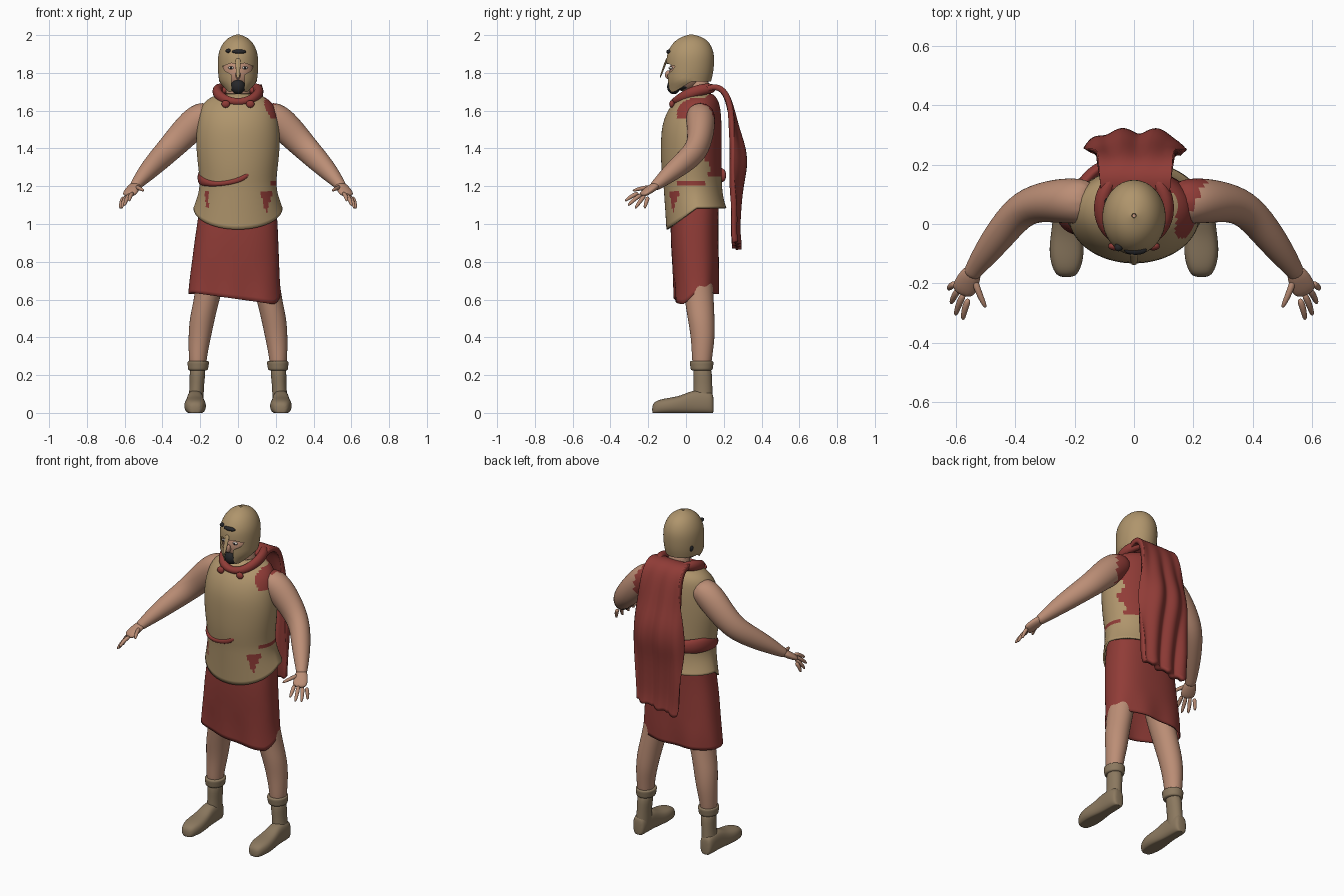
import bpy
import bmesh
from math import cos, sin, pi, copysign
from mathutils import Vector

default_cube = bpy.data.objects.get("Cube")
if default_cube:
    bpy.data.objects.remove(default_cube, do_unlink=True)


def material(name, red, green, blue):
    mat = bpy.data.materials.new(name)
    mat.use_nodes = True
    mat.diffuse_color = (red, green, blue, 1)
    shader = mat.node_tree.nodes["Principled BSDF"]
    shader.inputs["Base Color"].default_value = (red, green, blue, 1)
    shader.inputs["Roughness"].default_value = 0.8
    return mat


BRONZE = material("bronze", 0.43, 0.30, 0.15)
RED = material("red cloth", 0.28, 0.045, 0.038)
SKIN = material("skin", 0.50, 0.27, 0.18)
LEATHER = material("boot leather", 0.26, 0.19, 0.115)
DARK = material("dark hair", 0.02, 0.02, 0.022)
WHITE = material("eye white", 0.6, 0.55, 0.5)


def clamp(value):
    return max(0.0, min(1.0, value))


def finish(name, bm, mat, subdiv=0, mirror=False, thickness=0.0):
    bmesh.ops.recalc_face_normals(bm, faces=bm.faces)
    mesh = bpy.data.meshes.new(name)
    bm.to_mesh(mesh)
    bm.free()
    mesh.materials.append(mat)
    mesh.polygons.foreach_set("use_smooth", [True] * len(mesh.polygons))
    ob = bpy.data.objects.new(name, mesh)
    bpy.context.collection.objects.link(ob)
    if mirror:
        ob.modifiers.new("Mirror", "MIRROR").use_clip = False
    if subdiv:
        mod = ob.modifiers.new("Subdivision", "SUBSURF")
        mod.levels = mod.render_levels = subdiv
    if thickness:
        mod = ob.modifiers.new("Solidify", "SOLIDIFY")
        mod.thickness = thickness
    return ob


def bake(ob):
    """Replace the mesh with its modified result."""
    graph = bpy.context.evaluated_depsgraph_get()
    mesh = bpy.data.meshes.new_from_object(ob.evaluated_get(graph))
    ob.modifiers.clear()
    ob.data = mesh
    return mesh


def loft(name, rings, mat, n=12, axis=None, caps=True, p=1.0, subdiv=2, mirror=False, thickness=0.0):
    """Skin rings (x, y, z, a, b), flat on an axis or turned along their path."""
    bm = bmesh.new()
    centres = [Vector(r[:3]) for r in rings]
    loops = []
    for i, (centre, ring) in enumerate(zip(centres, rings)):
        tangent = centres[min(i + 1, len(rings) - 1)] - centres[max(i - 1, 0)]
        turn = tangent.to_track_quat("Z", "Y")
        loop = []
        for k in range(n):
            c, s = cos(2 * pi * k / n), sin(2 * pi * k / n)
            u = ring[3] * copysign(abs(c) ** p, c)
            v = ring[4] * copysign(abs(s) ** p, s)
            if axis == "Z":
                offset = Vector((u, v, 0))
            elif axis == "Y":
                offset = Vector((u, 0, v))
            else:
                offset = turn @ Vector((u, v, 0))
            loop.append(bm.verts.new(centre + offset))
        loops.append(loop)
    for low, high in zip(loops, loops[1:]):
        for k in range(n):
            j = (k + 1) % n
            bm.faces.new((low[k], low[j], high[j], high[k]))
    if caps:
        bm.faces.new(loops[0])
        bm.faces.new(loops[-1])
    return finish(name, bm, mat, subdiv, mirror, thickness)


def span(z, rx, front, back):
    return (0, (front + back) / 2, z, rx, (back - front) / 2)


def ball(name, loc, scale, mat, mirror=False):
    bm = bmesh.new()
    bmesh.ops.create_uvsphere(bm, u_segments=20, v_segments=12, radius=1)
    for v in bm.verts:
        v.co = Vector(loc) + v.co * Vector(scale)
    return finish(name, bm, mat, mirror=mirror)


# Cuirass with a pointed front hem and red tunic showing through
cuirass = loft("cuirass", [
    span(1.085, 0.238, -0.105, 0.215), span(1.13, 0.222, -0.11, 0.2),
    span(1.2, 0.2, -0.12, 0.19), span(1.3, 0.212, -0.133, 0.19),
    span(1.42, 0.225, -0.135, 0.19), span(1.52, 0.22, -0.13, 0.19),
    span(1.6, 0.205, -0.1, 0.185), span(1.65, 0.18, -0.06, 0.175),
    span(1.685, 0.12, -0.02, 0.15), span(1.69, 0.06, 0.0, 0.13)], BRONZE, n=28, axis="Z", caps=False)
mesh = bake(cuirass)
mesh.materials.append(RED)
for v in mesh.vertices:
    v.co.z -= 0.115 * clamp((0.055 - v.co.y) / 0.16) * clamp((1.2 - v.co.z) / 0.115)
for face in mesh.polygons:
    x, y, z = face.center
    jag = 0.02 * sin(z * 45)
    back = x > 0.02 and y > 0.11 + jag and z > 1.25 + 0.5 * jag
    shoulder = x > 0.15 + jag / 2 and y > -0.05 and z > 1.55
    tear = y < 0.05 and 1.07 < z < 1.18 and abs(x - 0.15) < (z - 1.06) * 0.3
    nick = y < 0.05 and 1.08 < z < 1.16 and abs(x + 0.165) < 0.008
    line = x > 0 and -0.05 < y < 0.1 and abs(z - 1.215) < 0.008
    face.material_index = int(back or shoulder or tear or nick or line)
mod = cuirass.modifiers.new("Solidify", "SOLIDIFY")
mod.thickness = 0.01

# Wrapped skirt with an uneven hem
skirt = loft("skirt", [
    (0, 0.05, 1.13, 0.2, 0.125), (-0.002, 0.045, 1.02, 0.212, 0.127),
    (-0.008, 0.045, 0.92, 0.222, 0.127), (-0.013, 0.05, 0.8, 0.232, 0.125),
    (-0.018, 0.055, 0.7, 0.24, 0.121), (-0.018, 0.055, 0.62, 0.247, 0.118)],
    RED, n=28, axis="Z", caps=False, p=0.8)
for v in bake(skirt).vertices:
    t = clamp((0.8 - v.co.z) / 0.18)
    front = clamp((0.04 - v.co.y) / 0.06)
    hem = front * (0.602 - 0.14 * v.co.x) + (1 - front) * 0.63
    v.co.z += t * (hem - 0.62)
    v.co.y += 0.005 * t * sin(v.co.x * 32)
mod = skirt.modifiers.new("Solidify", "SOLIDIFY")
mod.thickness = 0.008

# Legs and boots
loft("legs", [
    (0.11, 0.05, 1.0, 0.09, 0.09), (0.125, 0.05, 0.8, 0.085, 0.09),
    (0.165, 0.07, 0.6, 0.07, 0.08), (0.19, 0.08, 0.5, 0.07, 0.074),
    (0.203, 0.09, 0.4, 0.062, 0.066), (0.213, 0.085, 0.3, 0.05, 0.056),
    (0.213, 0.083, 0.2, 0.042, 0.047)], SKIN, axis="Z", mirror=True)
loft("boot_shafts", [
    (0.212, 0.085, 0.26, 0.05, 0.055), (0.217, 0.09, 0.16, 0.038, 0.05),
    (0.222, 0.09, 0.08, 0.042, 0.054), (0.225, 0.09, 0.02, 0.043, 0.055)], LEATHER, axis="Z", mirror=True)
loft("boot_cuffs", [
    (0.212, 0.083, 0.222, 0.046, 0.052), (0.212, 0.083, 0.23, 0.055, 0.06),
    (0.211, 0.083, 0.25, 0.056, 0.062), (0.21, 0.083, 0.272, 0.06, 0.066),
    (0.21, 0.083, 0.276, 0.05, 0.056)], LEATHER, axis="Z", n=16, mirror=True)
foot = [(-0.18, 0.025, 0.05), (-0.16, 0.046, 0.075), (-0.1, 0.063, 0.088), (-0.03, 0.054, 0.098),
        (0.03, 0.046, 0.13), (0.1, 0.045, 0.13), (0.135, 0.04, 0.12), (0.147, 0.025, 0.1)]
boots = loft("boot_feet", [(0.227, y, top / 2 - 0.008, a, top / 2) for y, a, top in foot],
             LEATHER, axis="Y", p=0.75, mirror=True)
for v in bake(boots).vertices:
    v.co.z = max(0.0, v.co.z)

# Arms, with a red sleeve edge over the left shoulder
arms = loft("arms", [
    (0.13, 0.075, 1.6, 0.07, 0.06), (0.2, 0.078, 1.565, 0.082, 0.088),
    (0.28, 0.078, 1.485, 0.075, 0.085), (0.37, 0.062, 1.39, 0.063, 0.072),
    (0.44, -0.02, 1.32, 0.058, 0.062), (0.5, -0.1, 1.255, 0.046, 0.046),
    (0.54, -0.155, 1.208, 0.032, 0.03), (0.55, -0.175, 1.195, 0.03, 0.026)], SKIN, mirror=True)
mesh = bake(arms)
mesh.materials.append(RED)
for face in mesh.polygons:
    x, y, z = face.center
    face.material_index = int(0 < x < 0.2 + 0.5 * (y - 0.06))
loft("palms", [
    (0.535, -0.145, 1.215, 0.03, 0.024), (0.562, -0.195, 1.18, 0.043, 0.022),
    (0.582, -0.24, 1.15, 0.042, 0.015)], SKIN, mirror=True)
tips = [(0.625, -0.22, 1.08), (0.617, -0.27, 1.08), (0.602, -0.31, 1.095), (0.577, -0.325, 1.12)]
pinky_base, index_base = Vector((0.603, -0.2, 1.145)), Vector((0.557, -0.25, 1.165))
digits = [(pinky_base.lerp(index_base, i / 3), Vector(tip)) for i, tip in enumerate(tips)]
digits.append((Vector((0.54, -0.18, 1.195)), Vector((0.498, -0.285, 1.175))))
for i, (base, tip) in enumerate(digits):
    bend = base.lerp(tip, 0.5) + Vector((0.004, 0, 0.006))
    loft(f"finger_{i + 1}", [(*base, 0.013, 0.013), (*bend, 0.012, 0.012), (*tip, 0.008, 0.008)],
         SKIN, n=8, mirror=True)

# Neck, face and beard
loft("neck", [(0, 0.07, 1.6, 0.085, 0.075), (0, 0.07, 1.68, 0.066, 0.062),
              (0, 0.06, 1.8, 0.06, 0.062)], SKIN, axis="Z")
ball("head", (0, 0, 1.8), (0.085, 0.09, 0.1), SKIN)
ball("nose", (0, -0.093, 1.79), (0.013, 0.018, 0.024), SKIN)
ball("eyes", (0.037, -0.08, 1.827), (0.015, 0.01, 0.008), WHITE, mirror=True)
ball("pupils", (0.037, -0.086, 1.827), (0.006, 0.006, 0.006), DARK, mirror=True)
ball("beard", (0, -0.065, 1.727), (0.038, 0.035, 0.04), DARK)
ball("jaw_beard", (0, -0.015, 1.735), (0.062, 0.06, 0.03), DARK)

# Helmet shell with a cut face opening
helmet = loft("helmet", [
    span(1.755, 0.1, -0.1, 0.135), span(1.8, 0.108, -0.107, 0.147), span(1.86, 0.11, -0.107, 0.152),
    span(1.91, 0.105, -0.102, 0.15), span(1.96, 0.082, -0.072, 0.128), span(1.99, 0.048, -0.03, 0.09),
    span(2.003, 0.008, 0.02, 0.036)], BRONZE, n=18, axis="Z", caps=False)
for v in bake(helmet).vertices:
    v.co.z -= 0.055 * clamp((0.03 - v.co.y) / 0.09) * clamp((1.83 - v.co.z) / 0.075)
    v.co.x *= 1 - 6 * max(0, 1.755 - v.co.z)
mod = helmet.modifiers.new("Solidify", "SOLIDIFY")
mod.thickness = 0.01
half = [(0.02, 1.848), (0.035, 1.852), (0.082, 1.835), (0.07, 1.812), (0.033, 1.79), (0.036, 1.6)]
outline = half + [(-x, z) for x, z in reversed(half)]
bm = bmesh.new()
face = bm.faces.new([bm.verts.new((x, -0.3, z)) for x, z in outline])
sweep = bmesh.ops.extrude_face_region(bm, geom=[face])["geom"]
bmesh.ops.translate(bm, vec=(0, 0.27, 0), verts=[g for g in sweep if isinstance(g, bmesh.types.BMVert)])
cutter = finish("face_cutter", bm, BRONZE)
mod = helmet.modifiers.new("Face opening", "BOOLEAN")
mod.operation = "DIFFERENCE"
mod.object = cutter
bake(helmet)
bpy.data.objects.remove(cutter, do_unlink=True)
bpy.context.view_layer.objects.active = helmet
helmet.select_set(True)
bpy.ops.object.shade_smooth_by_angle()
loft("nose_guard", [(0, -0.1, 1.88, 0.018, 0.006), (0, -0.115, 1.835, 0.013, 0.006),
                    (0, -0.14, 1.768, 0.012, 0.004)], BRONZE, n=8)
ball("crest_stub", (0.005, -0.088, 1.912), (0.038, 0.016, 0.012), DARK)
ball("crest_chip", (-0.052, -0.078, 1.917), (0.014, 0.014, 0.011), DARK)
ball("rear_chip", (-0.088, 0.075, 1.81), (0.012, 0.014, 0.02), DARK)

# Neck scarf and waist sash
side = [(0.07, -0.045, 1.655, 0.026, 0.026), (0.112, 0.01, 1.69, 0.026, 0.03),
        (0.112, 0.09, 1.715, 0.028, 0.032), (0.07, 0.16, 1.72, 0.025, 0.025)]
loft("scarf", [(-x, *rest) for x, *rest in reversed(side)] + [(0, -0.062, 1.642, 0.024, 0.02)] + side, RED)
ball("scarf_ends", (0.065, -0.075, 1.635), (0.022, 0.014, 0.02), RED, mirror=True)
loft("sash", [
    (0.06, -0.115, 1.27, 0.006, 0.01), (0.02, -0.125, 1.235, 0.01, 0.016),
    (-0.08, -0.11, 1.212, 0.01, 0.012), (-0.15, -0.075, 1.212, 0.015, 0.015),
    (-0.195, -0.01, 1.23, 0.018, 0.03), (-0.2, 0.07, 1.255, 0.02, 0.045),
    (-0.165, 0.16, 1.255, 0.024, 0.045), (-0.08, 0.21, 1.26, 0.02, 0.04)], RED)

# Cape hanging in folds, edges curling toward the body
profile = [(0.08, 1.7, 0.11), (0.14, 1.732, 0.12), (0.2, 1.715, 0.125), (0.235, 1.63, 0.13),
           (0.262, 1.5, 0.14), (0.297, 1.4, 0.155), (0.302, 1.3, 0.165), (0.278, 1.2, 0.16),
           (0.265, 1.05, 0.15), (0.262, 0.95, 0.145), (0.27, 0.885, 0.14)]
bm = bmesh.new()
columns = 18
grid = []
for y, z, width in profile:
    hang = clamp((1.75 - z) / 0.4)
    belly = clamp(1 - abs(z - 1.34) / 0.25)
    row = []
    for k in range(columns + 1):
        u = 2 * k / columns - 1
        fold = 0.012 * hang * sin(u * 9 + z * 3) - 0.08 * belly * u ** 6
        ragged = clamp((1 - z) / 0.1) * (0.02 * u + 0.008 * sin(u * 17))
        row.append(bm.verts.new((u * width + 0.005, y + fold, z + ragged)))
    grid.append(row)
for low, high in zip(grid, grid[1:]):
    for k in range(columns):
        bm.faces.new((low[k], low[k + 1], high[k + 1], high[k]))
cape = finish("cape", bm, RED, subdiv=2, thickness=0.03)
cape.modifiers["Solidify"].offset = 0
